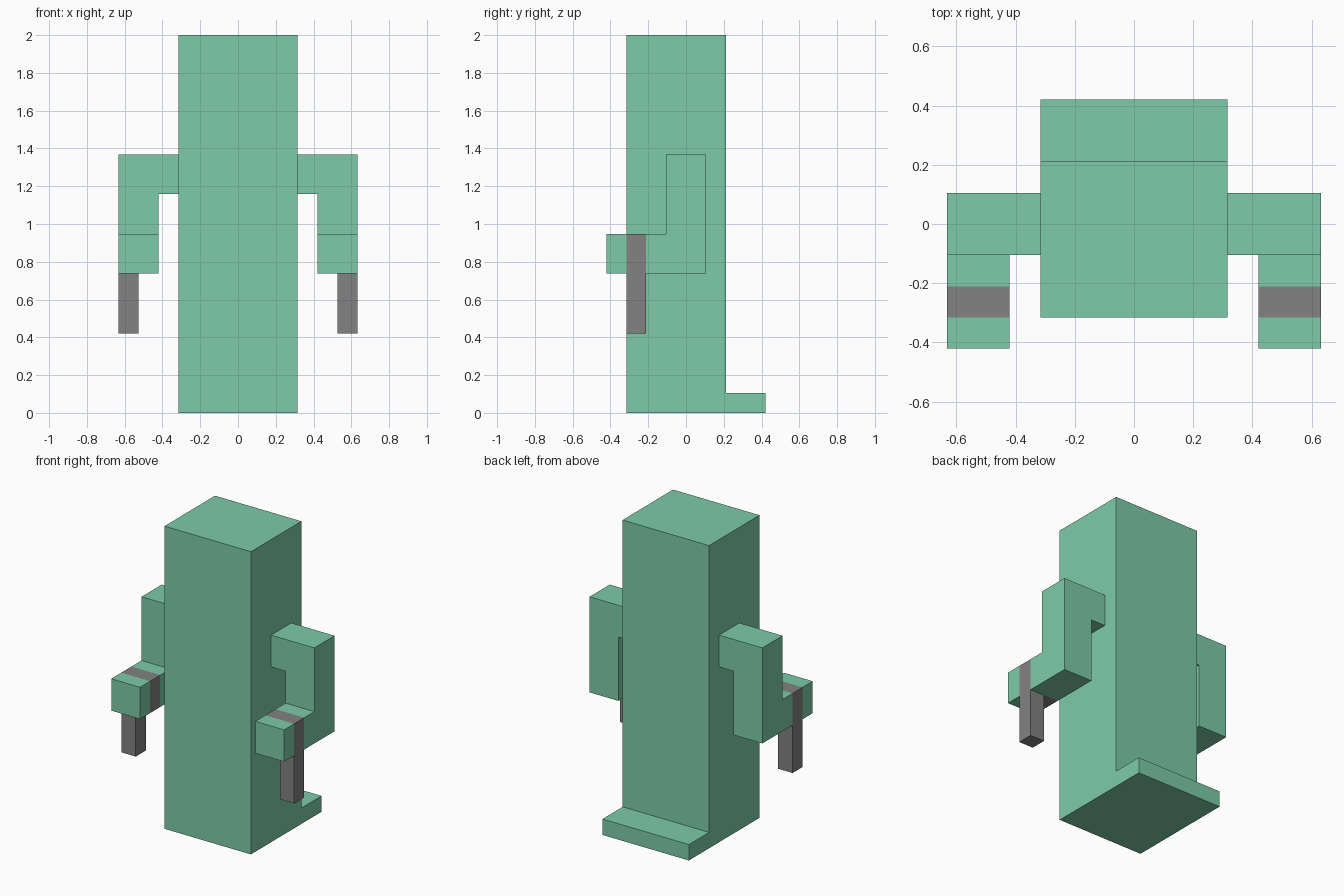
import bpy
import bmesh
from mathutils import Vector

if "Cube" in bpy.data.objects:
    bpy.data.objects.remove(bpy.data.objects["Cube"])

U = 2 / 19  # one grid cell of the blocky design


def material(name, rgb):
    m = bpy.data.materials.new(name)
    lin = [(c / 255 / 12.92 if c < 11 else ((c / 255 + 0.055) / 1.055) ** 2.4) for c in rgb]
    m.diffuse_color = (*lin, 1)
    m.use_nodes = True
    m.node_tree.nodes["Principled BSDF"].inputs["Base Color"].default_value = m.diffuse_color
    return m


GREEN = material("soft green", (125, 203, 168))
GREY = material("mid grey", (130, 130, 131))


def prism(name, profile, place, depth, mat, mirror=False):
    """Extrude a profile along depth; place maps a profile point to 3D (grid cells)."""
    bm = bmesh.new()
    face = bm.faces.new([bm.verts.new(Vector(place(*p)) * U) for p in profile])
    grown = bmesh.ops.extrude_face_region(bm, geom=[face])["geom"]
    verts = [g for g in grown if isinstance(g, bmesh.types.BMVert)]
    bmesh.ops.translate(bm, verts=verts, vec=Vector(depth) * U)
    bmesh.ops.recalc_face_normals(bm, faces=bm.faces)
    mesh = bpy.data.meshes.new(name)
    bm.to_mesh(mesh)
    bm.free()
    mesh.materials.append(mat)
    ob = bpy.data.objects.new(name, mesh)
    bpy.context.collection.objects.link(ob)
    if mirror:
        ob.modifiers.new("mirror", "MIRROR").use_mirror_merge = False
    return ob


def box(name, lo, hi, mat):
    """Mirrored box between two corners in grid cells."""
    rect = [(lo[0], lo[2]), (hi[0], lo[2]), (hi[0], hi[2]), (lo[0], hi[2])]
    return prism(name, rect, lambda x, z: (x, lo[1], z), (0, hi[1] - lo[1], 0), mat, True)


# Tall body with the low step at the back foot
prism("body", [(-3, 0), (4, 0), (4, 1), (2, 1), (2, 19), (-3, 19)],
      lambda y, z: (-3, y, z), (6, 0, 0), GREEN)

# Shoulder and upper arm, bent downwards
prism("upper_arm", [(3, 11), (4, 11), (4, 7), (6, 7), (6, 13), (3, 13)],
      lambda x, z: (x, -1, z), (0, 2, 0), GREEN, True)

# Forearm, grey wrist band, hand
box("forearm", (4, -2, 7), (6, -1, 9), GREEN)
box("wrist_band", (4, -3, 7), (6, -2, 9), GREY)
box("hand", (4, -4, 7), (6, -3, 9), GREEN)

# Post hanging from the outer half of each band
box("hanging_post", (5, -3, 4), (6, -2, 7), GREY)
